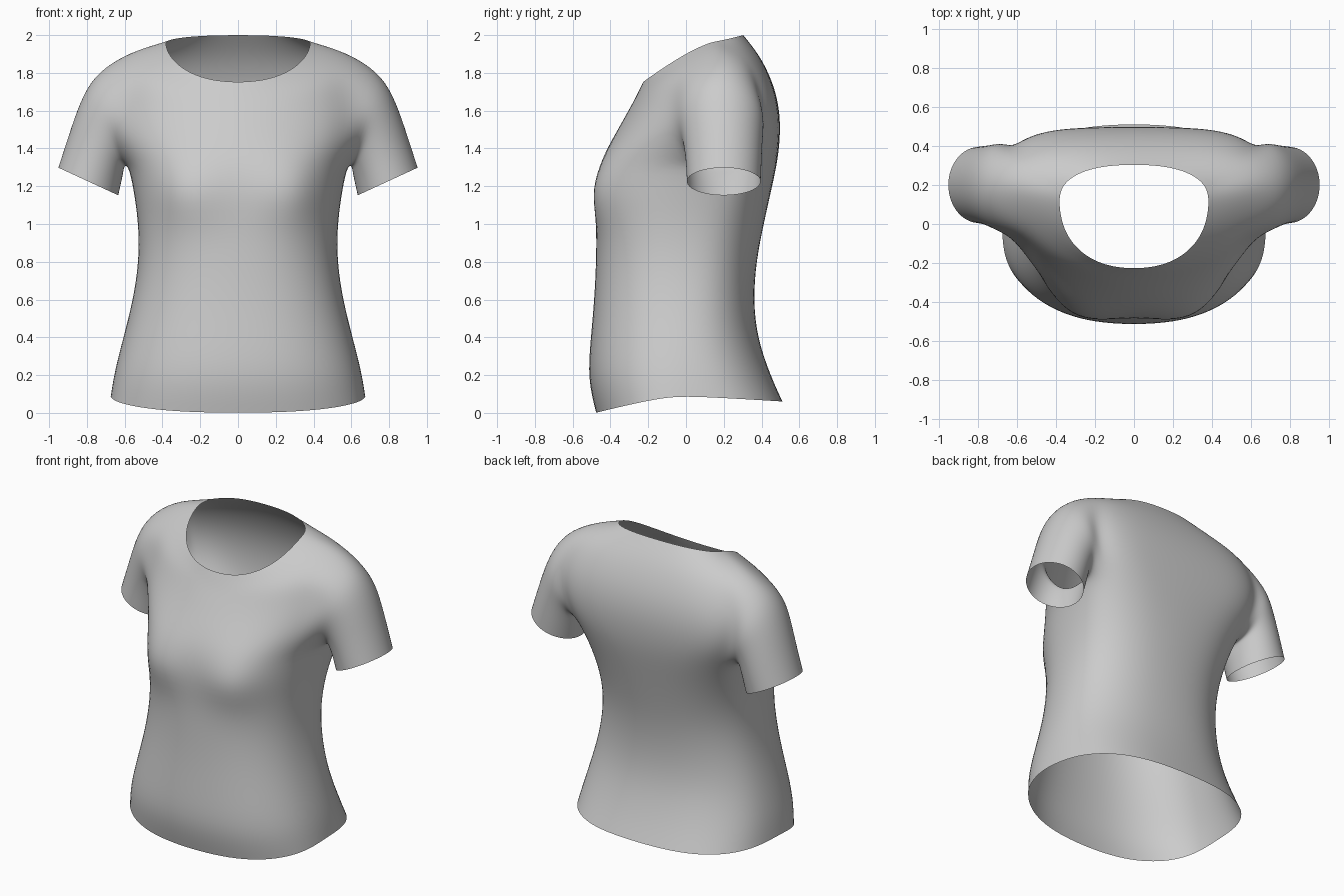
import bpy, bmesh, math

if "Cube" in bpy.data.objects:
    bpy.data.objects.remove(bpy.data.objects["Cube"])

COLS = 12            # faces from front centre to back centre on one half
A0, A1 = 4, 8        # armhole columns
R0, R1 = 7, 11       # armhole rows

# Torso rings, hem to neckline:
# half width, side y, side z, front y, front z, back y, back z, front and back roundness
rings = [
    (.68, -.05, .09, -.48, .00, .515, .06, .85, .75),
    (.66, -.04, .22, -.525, .18, .45, .20, .85, .80),
    (.612, -.03, .40, -.51, .38, .38, .40, .85, .85),
    (.56, -.02, .60, -.49, .59, .36, .60, .85, .85),
    (.53, .00, .80, -.48, .80, .375, .80, .85, .85),
    (.53, .03, .98, -.475, .98, .41, .98, .82, .82),
    (.55, .08, 1.14, -.475, 1.16, .45, 1.16, .80, .75),
    (.58, .15, 1.30, -.455, 1.31, .485, 1.32, .80, .65),
    (.64, .17, 1.44, -.41, 1.42, .50, 1.45, .85, .55),
    (.68, .18, 1.58, -.36, 1.51, .50, 1.58, .95, .55),
    (.68, .19, 1.72, -.315, 1.59, .475, 1.71, 1.0, .60),
    (.64, .19, 1.885, -.275, 1.66, .425, 1.83, 1.0, .75),
    (.51, .16, 1.935, -.25, 1.71, .37, 1.92, 1.0, .85),
    (.385, .12, 1.96, -.23, 1.75, .305, 2.0, .90, .85),
]

# Sleeve rings: top x, top z, bottom x, bottom z, front y, back y
sleeve = [
    (.765, 1.79, .60, 1.31, -.045, .42),
    (.84, 1.65, .605, 1.265, -.02, .41),
    (.90, 1.47, .617, 1.21, -.005, .405),
    (.955, 1.30, .63, 1.15, .00, .40),
]


def torso_point(ring, col):
    w, ys, zs, yf, zf, yb, zb, pf, pb = ring
    t = math.pi * (col / COLS - .5)
    ye, ze, p = (yf, zf, pf) if t < 0 else (yb, zb, pb)
    c = max(0, math.cos(t)) ** p if 0 < col < COLS else 0
    s = abs(math.sin(t)) ** p
    x, y, z = w * c, ys + (ye - ys) * s, zs + (ze - zs) * s ** 1.2
    if t < 0:        # bust
        y -= .085 * s * math.exp(-((x - .30) / .17) ** 2 - ((z - 1.18) / .15) ** 2)
    return x, y, z


bm = bmesh.new()
grid = [[bm.verts.new(torso_point(r, c)) for c in range(COLS + 1)] for r in rings]

# Torso faces, leaving the armhole open
for r in range(len(rings) - 1):
    for c in range(COLS):
        if not (R0 <= r < R1 and A0 <= c < A1):
            bm.faces.new((grid[r][c], grid[r][c + 1], grid[r + 1][c + 1], grid[r + 1][c]))

# Armhole loop: top centre, down the front, under the arm, up the back
mid = (A0 + A1) // 2
loop = [grid[R1][c] for c in range(mid, A0, -1)]
loop += [grid[r][A0] for r in range(R1, R0, -1)]
loop += [grid[R0][c] for c in range(A0, A1)]
loop += [grid[r][A1] for r in range(R0, R1)]
loop += [grid[R1][c] for c in range(A1, mid, -1)]

# Sleeve grown out of the armhole
n = len(loop)
for tx, tz, bx, bz, yf, yb in sleeve:
    new = []
    for i in range(n):
        a = 2 * math.pi * i / n
        k = (1 + math.cos(a)) / 2
        y = (yf + yb) / 2 - math.sin(a) * (yb - yf) / 2
        new.append(bm.verts.new((bx + (tx - bx) * k, y, bz + (tz - bz) * k)))
    for i in range(n):
        j = (i + 1) % n
        bm.faces.new((loop[i], loop[j], new[j], new[i]))
    loop = new

bmesh.ops.recalc_face_normals(bm, faces=bm.faces)
bm.faces.ensure_lookup_table()
if bm.faces[0].normal.y > 0:      # first face is on the front, must face -y
    bmesh.ops.reverse_faces(bm, faces=bm.faces)
for f in bm.faces:
    f.smooth = True

mesh = bpy.data.meshes.new("shirt")
bm.to_mesh(mesh)
bm.free()
shirt = bpy.data.objects.new("shirt", mesh)
bpy.context.collection.objects.link(shirt)

# Mirror to the other half, then smooth
mirror = shirt.modifiers.new("mirror", 'MIRROR')
mirror.use_clip = True
sub = shirt.modifiers.new("smooth", 'SUBSURF')
sub.levels = sub.render_levels = 2
